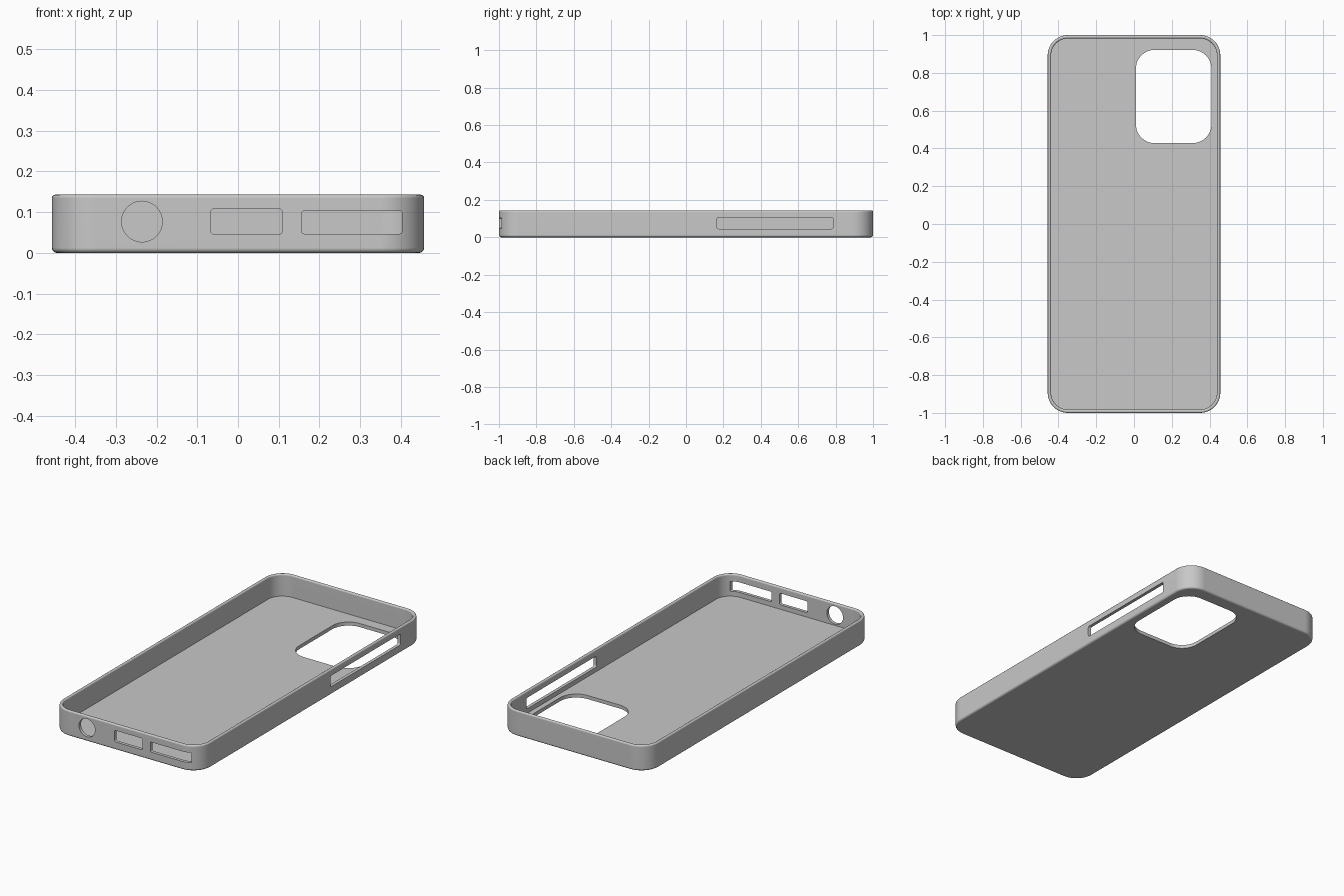
import bpy, bmesh, math
from mathutils import Vector

cube = bpy.data.objects.get("Cube")
if cube:
    bpy.data.objects.remove(cube, do_unlink=True)

HALF_W, HALF_L, HEIGHT = 0.457, 1.0, 0.143
CORNER, WALL, FLOOR = 0.107, 0.018, 0.02
BOTTOM_R, RIM_R = 0.012, 0.008

grey = bpy.data.materials.new("plain grey plastic")
grey.use_nodes = True
colour = (0.58, 0.58, 0.58, 1)
grey.diffuse_color = colour
grey.node_tree.nodes["Principled BSDF"].inputs["Base Color"].default_value = colour


def rounded_rect(cx, cy, half_w, half_h, radius, steps=12):
    """Counter-clockwise outline of a rectangle with round corners."""
    points = []
    for quarter, (sx, sy) in enumerate([(1, 1), (-1, 1), (-1, -1), (1, -1)]):
        for i in range(steps + 1):
            a = (quarter + i / steps) * math.pi / 2
            points.append((cx + sx * (half_w - radius) + radius * math.cos(a),
                           cy + sy * (half_h - radius) + radius * math.sin(a)))
    return points


def loft(name, rings):
    """Skin a stack of equal rings and cap both ends."""
    bm = bmesh.new()
    loops = [[bm.verts.new(p) for p in ring] for ring in rings]
    for low, high in zip(loops, loops[1:]):
        for i in range(len(low)):
            j = (i + 1) % len(low)
            bm.faces.new((low[i], low[j], high[j], high[i]))
    bm.faces.new(loops[0][::-1])
    bm.faces.new(loops[-1])
    bmesh.ops.remove_doubles(bm, verts=bm.verts, dist=1e-6)
    bmesh.ops.recalc_face_normals(bm, faces=bm.faces)
    mesh = bpy.data.meshes.new(name)
    bm.to_mesh(mesh)
    bm.free()
    obj = bpy.data.objects.new(name, mesh)
    bpy.context.collection.objects.link(obj)
    mesh.materials.append(grey)
    return obj


def arc(inset, z, radius, start, end, steps=4):
    """Fillet points as (inset from outer wall, height)."""
    return [(inset + radius * math.cos(math.radians(start + (end - start) * i / steps)),
             z + radius * math.sin(math.radians(start + (end - start) * i / steps)))
            for i in range(steps + 1)]


# Tray: underside fillet, outer wall, rounded rim, inner wall, floor
profile = (arc(BOTTOM_R, BOTTOM_R, BOTTOM_R, 270, 180)
           + arc(RIM_R, HEIGHT - RIM_R, RIM_R, 180, 90)
           + arc(WALL - RIM_R, HEIGHT - RIM_R, RIM_R, 90, 0)
           + [(WALL, FLOOR)])
case = loft("phone_case", [
    [(x, y, z) for x, y in rounded_rect(0, 0, HALF_W - d, HALF_L - d, CORNER - d)]
    for d, z in profile])


def cut(axis, start, end, outline):
    """Cut an outline straight through the case along one axis."""
    place = {"x": lambda u, v, t: (t, u, v),
             "y": lambda u, v, t: (u, t, v),
             "z": lambda u, v, t: (u, v, t)}[axis]
    cutter = loft("cutter", [[place(u, v, t) for u, v in outline] for t in (start, end)])
    cutter.hide_render = True
    mod = case.modifiers.new("opening", "BOOLEAN")
    mod.operation = "DIFFERENCE"
    mod.solver = "EXACT"
    mod.object = cutter
    bpy.ops.object.modifier_apply(modifier=mod.name)
    bpy.data.objects.remove(cutter, do_unlink=True)


bpy.context.view_layer.objects.active = case
case.select_set(True)

# Camera window in the floor
cut("z", -0.1, 0.08, rounded_rect(0.21, 0.675, 0.2, 0.247, 0.1))
# Headphone hole, charging port and speaker slot in the front wall
cut("y", -1.1, -0.88, rounded_rect(-0.236, 0.077, 0.05, 0.05, 0.05))
cut("y", -1.1, -0.88, rounded_rect(0.021, 0.077, 0.088, 0.032, 0.01, 4))
cut("y", -1.1, -0.88, rounded_rect(0.28, 0.075, 0.123, 0.028, 0.005, 4))
# Button slot in the left wall
cut("x", 0.4, 0.55, rounded_rect(0.476, 0.076, 0.31, 0.031, 0.01, 4))

# Smooth fillets, crisp opening edges
bpy.ops.object.shade_smooth_by_angle(angle=math.radians(30))
weighted = case.modifiers.new("even shading", "WEIGHTED_NORMAL")
weighted.keep_sharp = True
